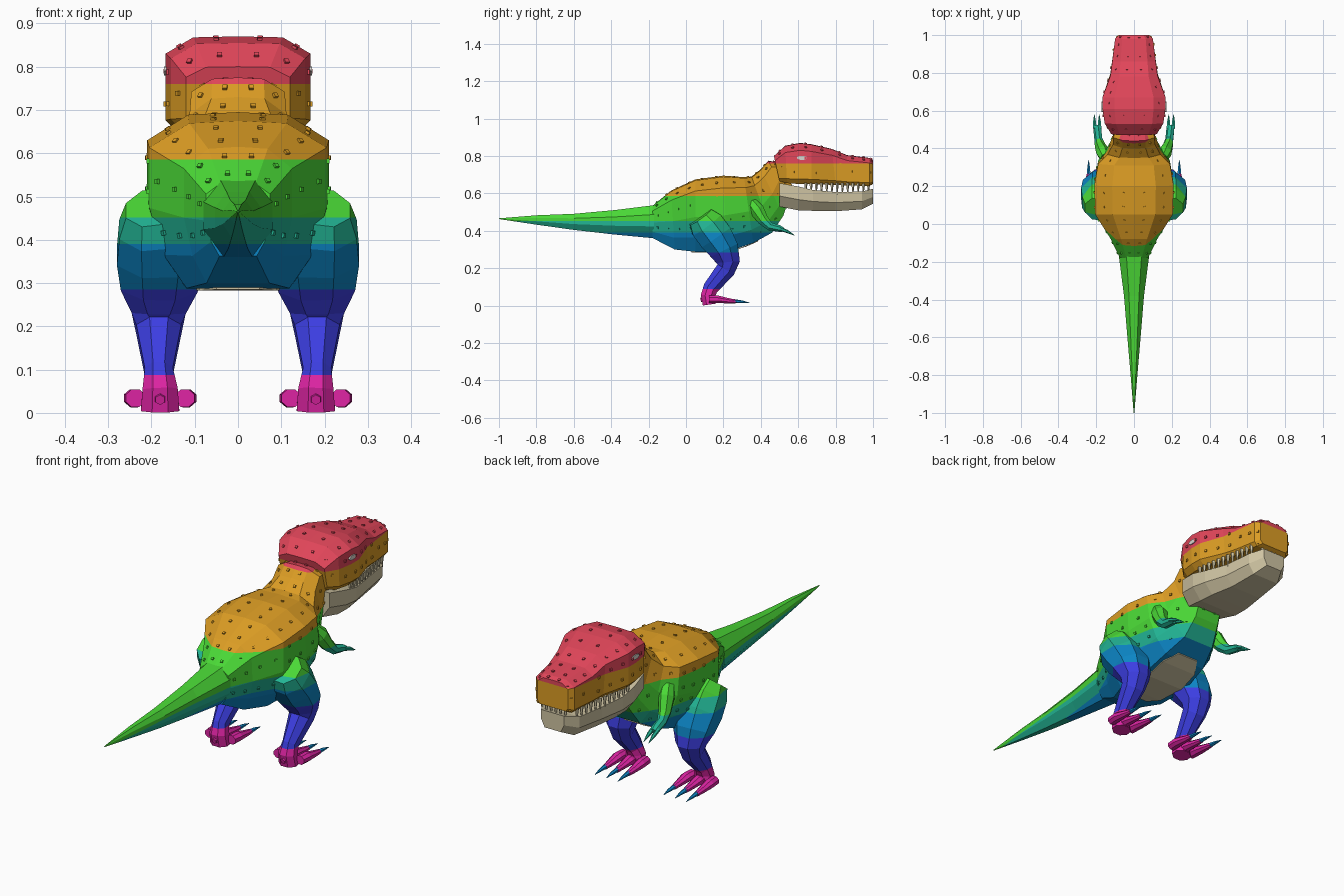
import bpy, bmesh, math
from mathutils import Vector, Matrix

if "Cube" in bpy.data.objects:
    bpy.data.objects.remove(bpy.data.objects["Cube"])


def mat(name, r, g, b):
    m = bpy.data.materials.new(name)
    lin = [((c / 255 + 0.055) / 1.055) ** 2.4 for c in (r, g, b)]
    m.diffuse_color = (*lin, 1)
    m.use_nodes = True
    m.node_tree.nodes["Principled BSDF"].inputs["Base Color"].default_value = m.diffuse_color
    return m


MATS = [mat("magenta", 222, 36, 164), mat("indigo", 60, 62, 226), mat("blue", 12, 134, 198),
        mat("teal", 34, 180, 148), mat("green", 74, 216, 54), mat("orange", 220, 157, 36),
        mat("red", 226, 70, 90), mat("bone", 208, 197, 163), mat("eye_white", 218, 214, 208)]
CUTS = [0.088, 0.285, 0.39, 0.452, 0.585, 0.76]
BLUE, TEAL, BONE, WHITE = 2, 3, 7, 8


def band(z):
    return sum(z > c for c in CUTS)


def finish(name, bm, colour=None, cut=True):
    """Make an object; without a fixed colour, slice it into height bands."""
    bmesh.ops.recalc_face_normals(bm, faces=bm.faces)
    if colour is None and cut:
        for c in CUTS:
            bmesh.ops.bisect_plane(bm, geom=bm.verts[:] + bm.edges[:] + bm.faces[:],
                                   plane_co=(0, 0, c), plane_no=(0, 0, 1), dist=1e-5)
    for f in bm.faces:
        f.material_index = band(f.calc_center_median().z) if colour is None else colour
    me = bpy.data.meshes.new(name)
    bm.to_mesh(me)
    bm.free()
    for m in MATS:
        me.materials.append(m)
    ob = bpy.data.objects.new(name, me)
    bpy.context.collection.objects.link(ob)
    return ob


def skin(bm, rings):
    vs = [[bm.verts.new(p) for p in r] for r in rings]
    n = len(vs[0])
    for a, b in zip(vs, vs[1:]):
        for i in range(n):
            bm.faces.new((a[i], a[(i + 1) % n], b[(i + 1) % n], b[i]))
    bm.faces.new(vs[0])
    bm.faces.new(vs[-1][::-1])


def section_rings(template, rows):
    """Rows are bottom y, bottom z, top y, top z, half width."""
    full = template + [(-x, h) for x, h in reversed(template) if x > 0]
    return [[Vector((x * w, yb + (yt - yb) * h, zb + (zt - zb) * h)) for x, h in full]
            for yb, zb, yt, zt, w in rows]


def tube(bm, pts, n=8):
    """Points are x, y, z, radius across, radius in depth."""
    P = [Vector(p[:3]) for p in pts]
    rings = []
    for i, p in enumerate(pts):
        t = (P[min(i + 1, len(P) - 1)] - P[max(i - 1, 0)]).normalized()
        v = t.cross(Vector((1, 0, 0))).normalized()
        u = v.cross(t)
        rings.append([P[i] + u * p[3] * math.cos(a) + v * p[4] * math.sin(a)
                      for a in (2 * math.pi * (k + 0.5) / n for k in range(n))])
    skin(bm, rings)


# Studs scattered evenly over the upper skin
studs = bmesh.new()


def add_studs(rings, centre_z, step=0.078):
    n = len(rings[0])
    for a, b in zip(rings, rings[1:]):
        for i in range(n):
            q = [a[i], a[(i + 1) % n], b[(i + 1) % n], b[i]]
            mid = sum(q, Vector()) / 4
            nrm = (q[2] - q[0]).cross(q[3] - q[1]).normalized()
            if nrm.dot(mid - Vector((0, mid.y, centre_z))) < 0:
                nrm.negate()
            if mid.z < 0.38 or nrm.z < -0.5:
                continue
            nu = max(1, round((q[1] - q[0]).length / step))
            nv = max(1, round((q[3] - q[0]).length / step))
            for j in range(nu):
                for k in range(nv):
                    s, t = (j + 0.5) / nu, (k + 0.5) / nv
                    p = q[0].lerp(q[1], s).lerp(q[3].lerp(q[2], s), t)
                    m = Matrix.Translation(p) @ nrm.to_track_quat('Z', 'Y').to_matrix().to_4x4()
                    bmesh.ops.create_cube(studs, size=0.011, matrix=m)


# Tail
TAIL = [(.5, 1), (1, .72), (1, .36), (.42, 0)]
bm = bmesh.new()
skin(bm, section_rings(TAIL, [
    (-1, .463, -1, .467, .002), (-.8, .433, -.8, .483, .018), (-.6, .405, -.6, .491, .035),
    (-.38, .38, -.38, .511, .053), (-.17, .36, -.17, .537, .08)]))
finish("tail", bm)

# Trunk and neck in one skin
BODY = [(0, 1), (.55, .985), (1, .84), (1, .48), (.84, .2), (.58, 0)]
body = section_rings(BODY, [
    (-.18, .362, -.18, .533, .074), (-.06, .30, -.08, .615, .125), (.05, .288, .05, .675, .205),
    (.22, .288, .20, .695, .21), (.36, .335, .31, .687, .19), (.46, .39, .35, .69, .14),
    (.52, .48, .40, .73, .112), (.55, .57, .44, .775, .108), (.58, .62, .50, .765, .10)])
bm = bmesh.new()
skin(bm, body)
finish("body", bm)
add_studs(body, 0.5)

# Pale belly plate following the underside
bm = bmesh.new()
skin(bm, [[Vector((x * w, y, z + h)) for x, h in ((-1, 0), (1, 0), (1, -.005), (-1, -.005))]
          for y, z, w in ((.03, .29, .05), (.08, .288, .09), (.22, .288, .10),
                          (.32, .320, .095), (.385, .348, .055))])
finish("belly", bm, BONE)

# Upper head
HEAD = [(0, 1), (.62, .99), (1, .82), (1, .12), (.85, 0)]
head = section_rings(HEAD, [
    (.50, .665, .47, .80, .12), (.54, .655, .53, .855, .155), (.61, .65, .61, .87, .167),
    (.67, .65, .67, .863, .167), (.80, .645, .78, .838, .125), (.87, .642, .86, .805, .115),
    (.98, .64, .98, .79, .10), (1, .65, 1, .78, .08)])
bm = bmesh.new()
skin(bm, head)
finish("head", bm)
add_studs(head, 0.75)
finish("skin_studs", studs, cut=False)

# Lower jaw
JAW = [(0, 1), (1, 1), (1, .45), (.7, 0)]
bm = bmesh.new()
skin(bm, section_rings(JAW, [
    (.50, .53, .50, .655, .13), (.60, .51, .60, .637, .15), (.68, .507, .68, .618, .146),
    (.80, .505, .80, .607, .118), (.94, .515, .94, .610, .10), (1, .545, 1, .625, .06)]))
finish("jaw", bm, BONE)

# Teeth along both sides and across the snout
bm = bmesh.new()
spots = [(s * (.142 - max(0, y - .65) * .17), y) for s in (-1, 1)
         for y in (.64 + .028 * i for i in range(12))]
spots += [(x, .975) for x in (-.05, -.025, 0, .025, .05)]
for x, y in spots:
    bmesh.ops.create_cone(bm, cap_ends=True, segments=5, radius1=.002, radius2=.010, depth=.06,
                          matrix=Matrix.Translation((x, y, .625)))
finish("teeth", bm, BONE)

for s, side in ((-1, "left"), (1, "right")):
    # Eye plate
    bm = bmesh.new()
    bmesh.ops.create_cone(bm, cap_ends=True, segments=10, radius1=1, radius2=1, depth=1,
                          matrix=Matrix.Translation((s * .167, .62, .79))
                          @ Matrix.Diagonal((.009, .028, .011, 1)) @ Matrix.Rotation(math.pi / 2, 4, 'Y'))
    finish(side + "_eye", bm, WHITE)

    # Leg from slanted hip through the knee to the ankle
    bm = bmesh.new()
    tube(bm, [(s * x, y, z, rx, ry) for x, y, z, rx, ry in (
        (.195, .078, .475, .070, .076), (.187, .110, .432, .095, .100), (.18, .160, .365, .108, .100),
        (.182, .205, .295, .096, .086), (.183, .225, .232, .068, .068), (.183, .212, .192, .056, .056),
        (.183, .132, .095, .035, .044), (.18, .118, .055, .044, .042), (.18, .125, .006, .048, .038))])
    finish(side + "_leg", bm)

    # Toes and their claws
    toes, claws = bmesh.new(), bmesh.new()
    for d in (-1, 0, 1):
        x = s * .18
        tube(toes, [(x + d * .057, .125, .034, .024, .022), (x + d * .060, .17, .034, .026, .022),
                    (x + d * .060, .22, .027, .019, .016), (x + d * .06, .265, .022, .012, .011)], 8)
        tube(claws, [(x + d * .06, .255, .024, .012, .011), (x + d * .06, .30, .021, .008, .007),
                     (x + d * .06, .34, .015, .001, .001)], 6)
    tube(toes, [(s * .18, .12, .04, .02, .02), (s * .18, .078, .03, .012, .012)], 6)
    finish(side + "_toes", toes, 0)
    finish(side + "_toe_claws", claws, BLUE)

    # Arm and two fingers
    bm = bmesh.new()
    tube(bm, [(s * .15, .35, .55, .03, .03), (s * .165, .38, .51, .036, .04),
              (s * .18, .415, .455, .028, .03), (s * .188, .45, .423, .022, .023),
              (s * .193, .50, .412, .022, .018), (s * .195, .52, .405, .018, .012)], 7)
    finish(side + "_arm", bm)
    bm = bmesh.new()
    for d in (-.013, .013):
        tube(bm, [(s * .194 + d, .505, .41, .010, .010), (s * .196 + d, .54, .397, .009, .009),
                  (s * .197 + d, .58, .376, .001, .001)], 6)
    finish(side + "_fingers", bm, TEAL)
